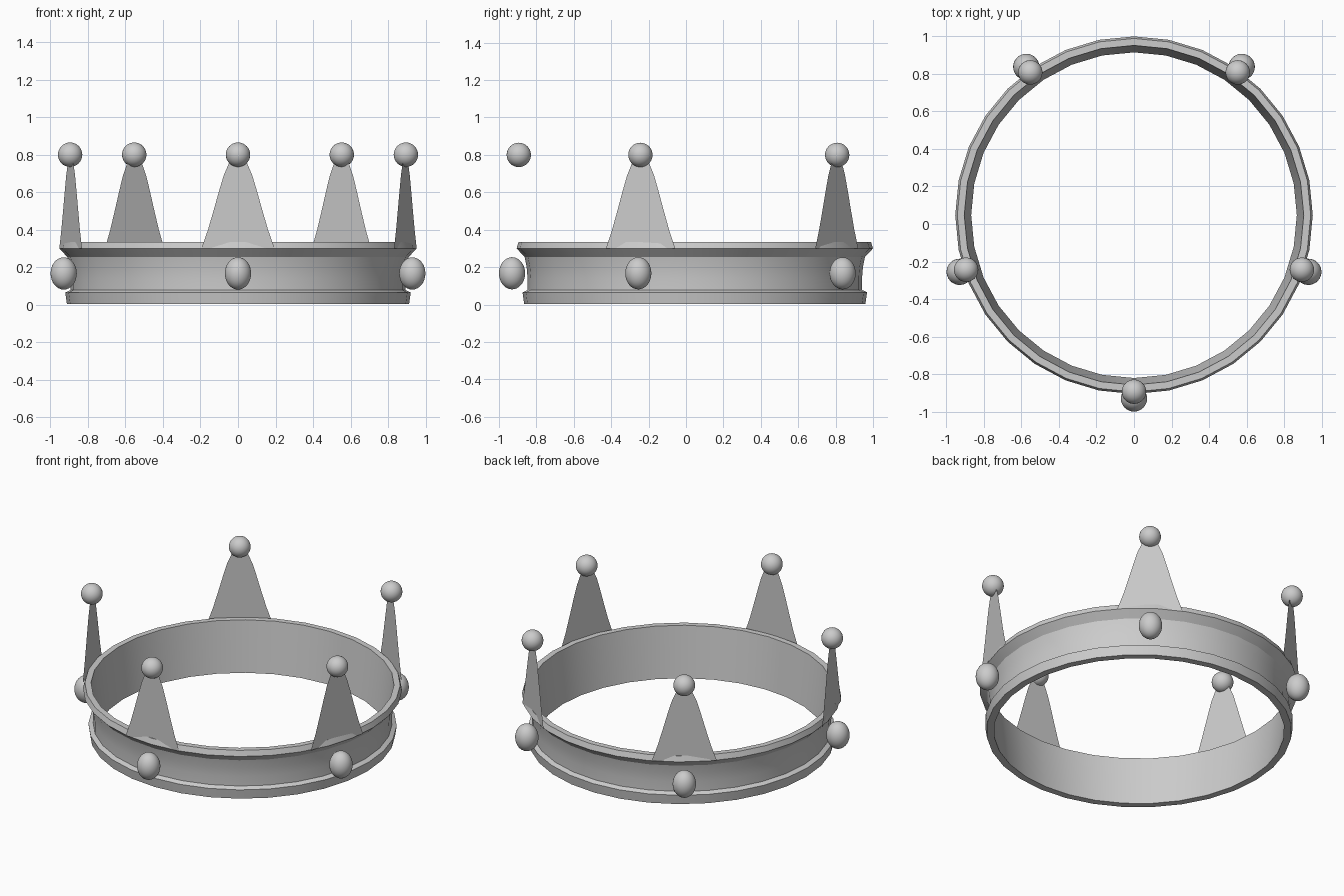
import bpy
import math
from mathutils import Vector

if "Cube" in bpy.data.objects:
    bpy.data.objects.remove(bpy.data.objects["Cube"])

CY = 0.047      # ring centre in y
SIDES = 32
POINTS = 5


def mesh_object(name, verts, faces):
    me = bpy.data.meshes.new(name)
    me.from_pydata(verts, [], faces)
    ob = bpy.data.objects.new(name, me)
    bpy.context.collection.objects.link(ob)
    return ob


def smooth(ob, angle=30):
    bpy.ops.object.select_all(action='DESELECT')
    ob.select_set(True)
    bpy.context.view_layer.objects.active = ob
    bpy.ops.object.shade_smooth_by_angle(angle=math.radians(angle))


def ball(name, loc, scale):
    bpy.ops.mesh.primitive_uv_sphere_add(segments=32, ring_count=16, location=loc)
    ob = bpy.context.object
    ob.name = name
    ob.scale = scale
    smooth(ob, 60)
    return ob


# Ring band: closed (radius, z) profile swept round, one corner facing front
profile = [(0.868, 0.003), (0.912, 0.003), (0.921, 0.065), (0.905, 0.073),
           (0.894, 0.078), (0.894, 0.14), (0.899, 0.20), (0.91, 0.255),
           (0.953, 0.30), (0.942, 0.335), (0.905, 0.335)]
n = len(profile)
verts, faces = [], []
for i in range(SIDES):
    a = -math.pi / 2 + 2 * math.pi * i / SIDES
    verts += [(r * math.cos(a), CY + r * math.sin(a), z) for r, z in profile]
    k = (i + 1) % SIDES
    for j in range(n):
        m = (j + 1) % n
        faces.append((i * n + j, k * n + j, k * n + m, i * n + m))
smooth(mesh_object("ring_band", verts, faces))

# Flat bell-shaped spike outline: (half width, z)
outline = [(0.195, 0.30), (0.16, 0.40), (0.128, 0.51), (0.10, 0.61),
           (0.076, 0.69), (0.048, 0.755), (0.02, 0.80)]

for i in range(POINTS):
    a = -math.pi / 2 + 2 * math.pi * i / POINTS
    out = Vector((math.cos(a), math.sin(a), 0))
    side = Vector((-math.sin(a), math.cos(a), 0))
    centre = Vector((0, CY, 0))

    # Spike sheet
    pts = [(w, z) for w, z in outline] + [(-w, z) for w, z in reversed(outline)]
    mesh_object(f"spike_{i + 1}",
                [centre + out * 0.938 + side * w + Vector((0, 0, z)) for w, z in pts],
                [tuple(range(len(pts)))])

    # Ball on the spike tip
    ball(f"tip_ball_{i + 1}", centre + out * 0.941 + Vector((0, 0, 0.80)), (0.065,) * 3)

    # Oval gem on the band
    gem = ball(f"gem_{i + 1}", centre + out * 0.977 + Vector((0, 0, 0.167)),
               (0.07, 0.07, 0.086))
    gem.rotation_euler.z = a
